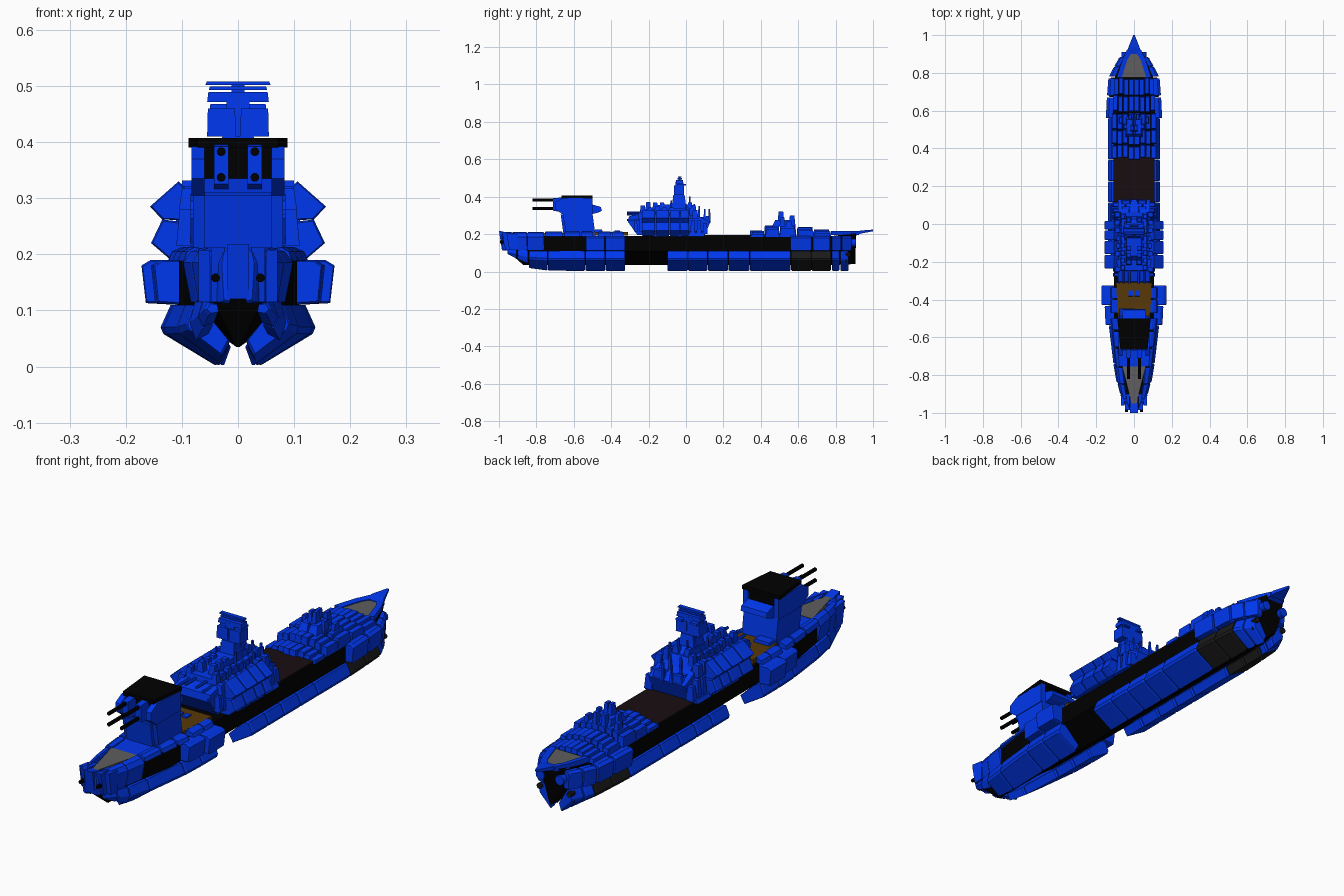
import bpy, bmesh, math, random

random.seed(4)

def material(name, r, g, b):
    m = bpy.data.materials.new(name)
    m.diffuse_color = (r, g, b, 1)
    return m

BLUE = material("blue_armour", 0.0, 0.038, 0.85)
BLACK = material("black_hull", 0.0, 0.0, 0.0)
DARK = material("dark_plate", 0.01, 0.01, 0.01)
PLUM = material("dark_deck", 0.009, 0.004, 0.006)
BROWN = material("brown_deck", 0.095, 0.04, 0.002)
GREY = material("grey_deck", 0.115, 0.11, 0.11)

# Hull half-width and depth factor along the length
WIDTH = [(-1, .015), (-.95, .05), (-.85, .072), (-.76, .085), (-.6, .1), (-.5, .11), (.6, .11), (.775, .1),
         (.83, .08), (.885, .055), (1, .005)]
DEPTH = [(-.97, .1), (-.9, .55), (-.84, .85), (-.74, .98), (-.6, 1), (1, 1)]

def interp(table, y):
    for (a, va), (b, vb) in zip(table, table[1:]):
        if y <= b:
            return va + (vb - va) * max(0, (y - a) / (b - a))
    return table[-1][1]

def finish(name, bm, mat, mirror=False):
    bmesh.ops.recalc_face_normals(bm, faces=bm.faces[:])
    me = bpy.data.meshes.new(name)
    bm.to_mesh(me)
    bm.free()
    me.materials.append(mat)
    ob = bpy.data.objects.new(name, me)
    bpy.context.collection.objects.link(ob)
    if mirror:
        ob.modifiers.new("mirror", 'MIRROR').use_mirror_merge = False
    return ob

def loft(bm, rings):
    vs = [[bm.verts.new(p) for p in r] for r in rings]
    n = len(vs[0])
    for a, b in zip(vs, vs[1:]):
        for i in range(n):
            bm.faces.new((a[i], a[(i + 1) % n], b[(i + 1) % n], b[i]))
    bm.faces.new(vs[0])
    bm.faces.new(vs[-1])

def panels(name, segs, prof, mat=BLUE, follow=True, ch=.006, shrink=.92):
    """Chamfered armour segments with an x/z section, following the hull plan."""
    bm = bmesh.new()
    cx = sum(p[0] for p in prof) / len(prof)
    cz = sum(p[1] for p in prof) / len(prof)
    for y0, y1 in segs:
        rings = []
        for y, s in ((y0, shrink), (y0 + ch, 1), (y1 - ch, 1), (y1, shrink)):
            k = interp(WIDTH, y) / .11 if follow else 1
            d = interp(DEPTH, y) if follow else 1
            ring = []
            for x, z in prof:
                x, z = cx + (x - cx) * s, cz + (z - cz) * s
                if z < .11:
                    z = .11 + (z - .11) * d
                ring.append((x * k, y, z))
            rings.append(ring)
        loft(bm, rings)
    return finish(name, bm, mat, True)

def blocks(name, boxes, mat=BLUE, mirror=True, taper=.85):
    """Boxes (x0,x1,y0,y1,z0,z1) with tops drawn in."""
    bm = bmesh.new()
    for x0, x1, y0, y1, z0, z1 in boxes:
        cx, cy, hx, hy = (x0 + x1) / 2, (y0 + y1) / 2, (x1 - x0) / 2, (y1 - y0) / 2
        loft(bm, [[(cx + i * hx * t, cy + j * hy * t, z) for i, j in ((-1, -1), (1, -1), (1, 1), (-1, 1))]
                  for z, t in ((z0, 1), (z1, taper))])
    return finish(name, bm, mat, mirror)

def side_plate(name, yz, x0, x1, mat=BLUE, mirror=False):
    bm = bmesh.new()
    loft(bm, [[(x, y, z) for y, z in yz] for x in (x0, x1)])
    return finish(name, bm, mat, mirror)

def flat(name, pts, z, mat, t=.006):
    bm = bmesh.new()
    loft(bm, [[(x, y, zz) for x, y in pts] for zz in (z - t, z)])
    return finish(name, bm, mat)

def rods(name, items, mat, mirror=True, sides=10):
    """Cylinders along y: (x, z, y0, y1, radius)."""
    bm = bmesh.new()
    for x, z, y0, y1, r in items:
        loft(bm, [[(x + r * math.cos(2 * math.pi * i / sides), y, z + r * math.sin(2 * math.pi * i / sides))
                   for i in range(sides)] for y in (y0, y1)])
    return finish(name, bm, mat, mirror)

# Black V-bottomed hull
bm = bmesh.new()
loft(bm, [[(-w, yt, zt), (-w, ym, .11), (-.003, yb, zb), (.003, yb, zb), (w, ym, .11), (w, yt, zt)]
          for yt, ym, yb, w, zt, zb in (
              (-.97, -.955, -.87, .04, .195, .035), (-.85, -.84, -.82, .067, .19, .035),
              (-.6, -.6, -.6, .105, .19, .035), (.6, .6, .6, .11, .19, .035),
              (.78, .78, .8, .1, .19, .035), (.91, .88, .905, .045, .205, .04))])
finish("hull", bm, BLACK)

# Lower armour belt
LOW = [(.1, .11), (.12, .11), (.138, .07), (.133, .058), (.042, .003), (.022, .035)]
panels("lower_bow_armour", [(-.955, -.905), (-.9, -.845)],
       [(.085, .112), (.118, .115), (.132, .07), (.115, .03), (.08, .045)])
panels("lower_front_armour", [(-.84, -.74), (-.738, -.54), (-.538, -.432), (-.43, -.325)], LOW)
panels("lower_rear_armour", [(-.1, .01), (.012, .115), (.117, .225), (.227, .34), (.342, .56)], LOW)
panels("lower_dark_armour", [(.562, .67), (.672, .775)], LOW, DARK)
panels("lower_stern_armour", [(.78, .82), (.825, .87)], LOW)
rods("stern_pipes", [(.07, .06, .78, .86, .012), (.07, .09, .78, .88, .012)], DARK)

# Upper side armour
panels("bow_side_armour", [(-.985, -.93), (-.928, -.85), (-.848, -.76)],
       [(.06, .112), (.11, .115), (.128, .185), (.11, .205), (.08, .212), (.07, .19)])
SIDE = [(.1, .11), (.148, .113), (.155, .18), (.14, .19), (.1, .19)]
panels("wide_side_armour_a", [(-.535, -.435)], SIDE)
panels("wide_side_armour_b", [(-.43, -.325)], [(x * 1.11, z) for x, z in SIDE])
panels("stern_side_armour", [(.56, .67), (.68, .77), (.78, .83), (.835, .885)], [(x * .96, z) for x, z in SIDE])

# Bow nose, guns and bow deck
side_plate("bow_nose", [(-1, .218), (-.985, .12), (-.92, .12), (-.92, .2)], -.02, .02)
side_plate("bow_cheek", [(-.985, .212), (-.965, .115), (-.9, .115), (-.9, .205)], .024, .048, mirror=True)
side_plate("bow_outer_cheek", [(-.96, .208), (-.945, .115), (-.9, .115), (-.9, .2)], .05, .07, mirror=True)
rods("bow_guns", [(.04, .158, -.995, -.93, .008)], BLACK)
flat("bow_deck", [(-.008, -.97), (.008, -.97), (.062, -.755), (-.062, -.755)], .207, GREY, .02)

# Deck-edge blocks and decks
EDGE = [(.075, .188), (.125, .188), (.118, .205), (.1, .213), (.075, .21)]
panels("deck_edge_armour", [(-.755, -.66), (-.65, -.57), (-.56, -.5), (-.47, -.4), (-.395, -.335),
                            (-.18, -.09), (-.085, 0), (.005, .1)], EDGE)
flat("brown_deck", [(-.085, -.49), (.085, -.49), (.095, -.31), (-.095, -.31)], .212, BROWN, .02)
flat("dark_deck", [(-.108, .1), (.108, .1), (.108, .36), (-.108, .36)], .195, PLUM)
flat("front_deck", [(-.07, -.755), (.07, -.755), (.085, -.485), (-.085, -.485)], .205, BLUE, .015)
blocks("deck_hatches", [(.004, .03, -.385, -.35, .205, .218)])
blocks("turret_step", [(-.08, 0, -.49, -.445, .195, .225)], mirror=False)

# Main turret
side_plate("turret_tower", [(-.64, .2), (-.485, .2), (-.5, .31), (-.66, .31)], -.08, .08)
side_plate("turret_tower_face", [(-.655, .2), (-.64, .2), (-.655, .305), (-.67, .305)], -.06, .06)
side_plate("turret_floor", [(-.655, .3), (-.5, .3), (-.5, .335), (-.66, .335)], -.075, .075)
side_plate("turret_cheek", [(-.7, .37), (-.7, .335), (-.66, .305), (-.5, .305), (-.5, .392), (-.66, .392)],
           .06, .083, mirror=True)
side_plate("turret_core", [(-.655, .32), (-.51, .32), (-.51, .395), (-.655, .395)], -.07, .07, BLACK)
side_plate("turret_back", [(-.51, .305), (-.47, .315), (-.45, .325), (-.455, .345), (-.5, .358)], -.06, .06)
flat("turret_roof", [(-.072, -.665), (.072, -.665), (.088, -.5), (-.088, -.5)], .407, BLACK, .017)
side_plate("gun_housing", [(-.71, .325), (-.65, .315), (-.65, .397), (-.71, .392)], .017, .043, mirror=True)
rods("gun_barrels", [(.03, .383, -.82, -.65, .008), (.03, .337, -.82, -.65, .008)], BLACK)

# Superstructure: slanted side pods
POD_Y = [(-.235, -.165), (-.16, -.09), (-.085, -.035), (-.03, .015)]
panels("upper_pods", POD_Y, [(.075, .3), (.106, .33), (.157, .285), (.135, .262), (.075, .26)], follow=False)
panels("lower_pods", POD_Y, [(.075, .255), (.135, .262), (.155, .22), (.12, .19), (.075, .19)], follow=False)

# Superstructure: stepped core
side_plate("citadel_base", [(-.26, .195), (-.31, .265), (-.305, .295), (-.24, .31), (.06, .3), (.13, .265), (.1, .195)], -.085, .085)
side_plate("citadel_middle", [(-.25, .3), (-.245, .33), (.04, .34), (.08, .27), (-.24, .27)], -.065, .065)
side_plate("citadel_top", [(-.2, .32), (-.17, .355), (0, .362), (.05, .32)], -.04, .04)

# Superstructure: rows of ribs, spires and small guns
ribs = []
for x0, x1, zb, zt, ya, yb, n in ((.07, .105, .28, .325, -.26, .07, 8), (.045, .072, .31, .35, -.25, .06, 8),
                                  (.012, .043, .33, .366, -.22, .04, 7), (.08, .115, .2, .27, .02, .12, 3),
                                  (.07, .11, .215, .28, -.28, -.23, 2), (.015, .07, .26, .3, .04, .13, 3)):
    d = (yb - ya) / n
    for i in range(n):
        ribs.append((x0, x1, ya + i * d + .003, ya + (i + 1) * d - .004, zb, zt + random.uniform(-.012, .008)))
blocks("citadel_ribs", ribs, taper=.7)
blocks("citadel_spires", [(x - .006, x + .006, y - .007, y + .007, .26, z) for x, y, z in (
    (.03, -.02, .405), (.045, -.08, .38), (.02, .02, .4), (.05, .045, .36), (.025, .07, .35),
    (.045, .1, .335), (.02, .125, .335), (.075, 0, .36))], taper=.55)
rods("citadel_guns", [(x, z, -.315, -.24, .006) for x, z in ((.025, .315), (.055, .305), (.08, .275))], BLUE, sides=6)

# Mast
blocks("mast_column", [(-.035, .035, -.075, 0, .355, .41), (-.025, .025, -.06, -.01, .405, .48)], mirror=False, taper=.8)
blocks("mast_house", [(.004, .055, -.065, -.01, .41, .46), (.02, .05, -.05, 0, .46, .468)], taper=.95)
blocks("mast_plates", [(-.055, .055, -.055, -.015, .471, .489), (-.052, .052, -.045, -.022, .493, .499),
                       (-.058, .058, -.043, -.025, .502, .508), (-.012, .012, -.04, -.028, .48, .505)],
       mirror=False, taper=.96)

# Stern superstructure: rows of blocks
rows = []
for y0, y1, h in ((.345, .415, .21), (.42, .495, .235), (.5, .585, .243), (.595, .68, .228), (.685, .775, .215)):
    for x0, x1, dz in ((0, .03, .01), (.032, .06, .006), (.062, .088, 0), (.09, .117, -.01)):
        s = random.uniform(-.006, .006)
        k = interp(WIDTH, y1) / .11
        rows.append((x0 * k, x1 * k, y0 + s, y1 + s, .185, h + dz))
blocks("stern_house_rows", rows, taper=.9)
blocks("stern_house_tower", [(0, .045, .46, .57, .24, .275), (0, .02, .49, .525, .27, .32), (.01, .03, .55, .585, .24, .3),
                             (.035, .055, .5, .53, .24, .29), (.06, .08, .53, .57, .23, .27)], taper=.7)

# Stern deck, rim, beak and side discs
flat("stern_deck", [(-.065, .775), (.065, .775), (.035, .87), (.01, .92), (-.01, .92), (-.035, .87)], .209, GREY, .012)
bm = bmesh.new()
loft(bm, [[(a, y, .197), (b, y, .195), (b, y, .216), (a, y, .213)]
          for y, a, b in ((.775, .065, .092), (.87, .035, .062), (.925, 0, .036))])
finish("stern_rim", bm, BLUE, True)
bm = bmesh.new()
loft(bm, [[(-w, y, z0), (w, y, z0), (w, y, z1), (-w, y, z1)]
          for y, w, z0, z1 in ((.9, .036, .188, .212), (.935, .03, .203, .219), (1, .004, .215, .224))])
finish("stern_beak", bm, BLUE)
rods("stern_discs", [(.045, .155, .86, .91, .02)], BLUE, sides=12)
